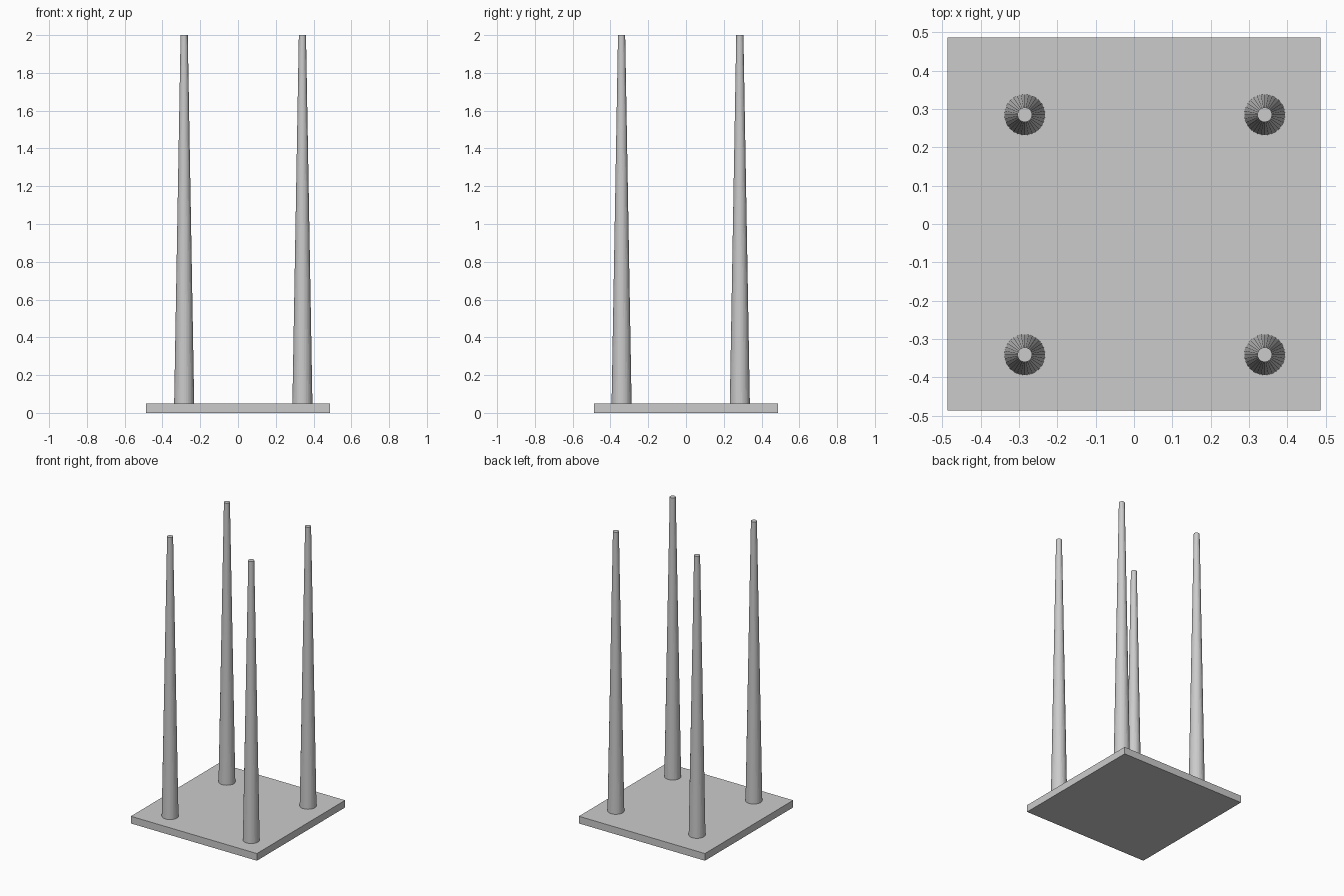
import bpy
import bmesh
from mathutils import Matrix

if "Cube" in bpy.data.objects:
    bpy.data.objects.remove(bpy.data.objects["Cube"])

grey = bpy.data.materials.new("plain grey")
grey.diffuse_color = (0.6, 0.6, 0.6, 1)
grey.use_nodes = True
grey.node_tree.nodes["Principled BSDF"].inputs["Base Color"].default_value = grey.diffuse_color


def finish(bm, name):
    mesh = bpy.data.meshes.new(name)
    bm.to_mesh(mesh)
    bm.free()
    mesh.materials.append(grey)
    obj = bpy.data.objects.new(name, mesh)
    bpy.context.collection.objects.link(obj)
    return obj


# Square base plate
SIDE, THICK, HEIGHT = 0.972, 0.05, 2.0
bm = bmesh.new()
bmesh.ops.create_cube(bm, size=1, matrix=Matrix.Translation((0, 0, THICK / 2))
                      @ Matrix.Diagonal((SIDE, SIDE, THICK, 1)))
finish(bm, "base_plate")

# Four tapered posts, set slightly off centre on the plate
for row, y in (("front", -0.341), ("back", 0.285)):
    for side, x in (("left", -0.285), ("right", 0.341)):
        bm = bmesh.new()
        bmesh.ops.create_cone(bm, cap_ends=True, segments=32,
                              radius1=0.053, radius2=0.019, depth=HEIGHT - THICK,
                              matrix=Matrix.Translation((x, y, (HEIGHT + THICK) / 2)))
        finish(bm, f"post_{row}_{side}")
